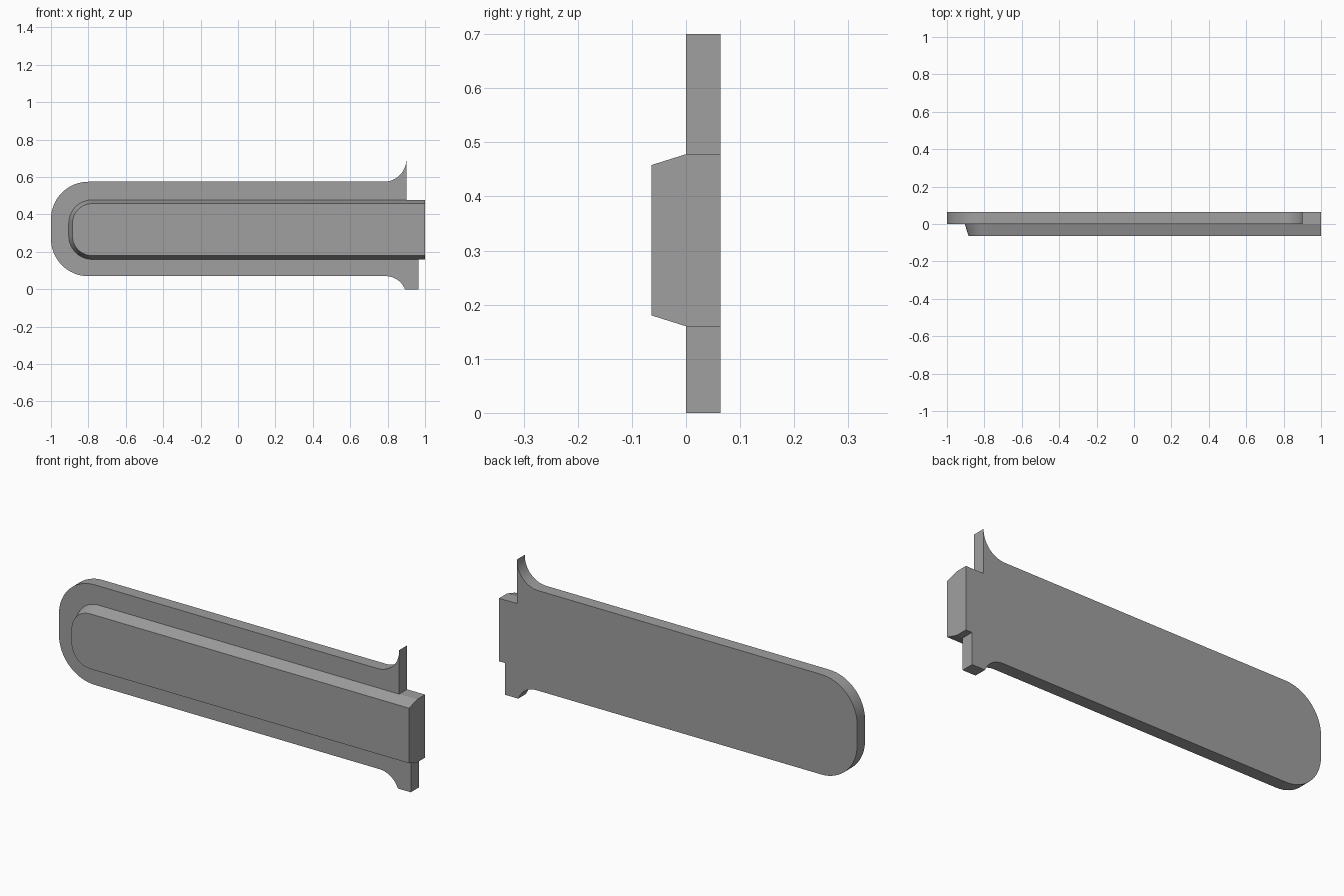
import bpy, bmesh, math

if "Cube" in bpy.data.objects:
    bpy.data.objects.remove(bpy.data.objects["Cube"])

grey = bpy.data.materials.new("plain grey")
grey.diffuse_color = (0.35, 0.35, 0.35, 1)
grey.use_nodes = True
grey.node_tree.nodes["Principled BSDF"].inputs["Base Color"].default_value = grey.diffuse_color
T = 0.0635  # thickness of each layer


def arc(cx, cz, r, a0, a1, n=16):
    """Points on an arc in the xz plane, angles in degrees."""
    angles = [math.radians(a0 + (a1 - a0) * i / n) for i in range(n + 1)]
    return [(cx + r * math.cos(a), cz + r * math.sin(a)) for a in angles]


def loft(name, front, back, y_front, y_back, cap_back=True):
    """Solid between two matching outlines, smooth round the arcs."""
    bm = bmesh.new()
    f = [bm.verts.new((x, y_front, z)) for x, z in front]
    b = [bm.verts.new((x, y_back, z)) for x, z in back]
    bm.faces.new(f)
    if cap_back:
        bm.faces.new(b[::-1])
    for i in range(len(f)):
        j = (i + 1) % len(f)
        bm.faces.new((f[j], f[i], b[i], b[j]))
    mesh = bpy.data.meshes.new(name)
    bm.to_mesh(mesh)
    bm.free()
    mesh.materials.append(grey)
    ob = bpy.data.objects.new(name, mesh)
    bpy.context.collection.objects.link(ob)
    bpy.ops.object.select_all(action='DESELECT')
    ob.select_set(True)
    bpy.context.view_layer.objects.active = ob
    bpy.ops.object.shade_smooth_by_angle(angle=math.radians(25))
    return ob


# Back plate: rounded left end, flared guard tips and a stepped right end
end = math.degrees(math.asin(0.04 / 0.11))
plate = (arc(-0.8, 0.27, 0.2, 180, 270)
         + arc(0.79, -0.04, 0.11, 90, end)
         + [(0.965, 0), (0.965, 0.16), (1, 0.16), (1, 0.478), (0.9, 0.478)]
         + arc(0.78, 0.695, 0.12, 2.4, -90)
         + arc(-0.8, 0.375, 0.2, 90, 180))
loft("back_plate", plate, plate, 0, T)


# Raised ridge: rounded left end, sloping sides, flush with the right end
def ridge(inset):
    r = 0.125 - inset
    return (arc(-0.78, 0.285, r, 180, 270) + [(1, 0.16 + inset), (1, 0.478 - inset)]
            + arc(-0.78, 0.353, r, 90, 180))


loft("raised_ridge", ridge(0.02), ridge(0), -T, 0, cap_back=False)
